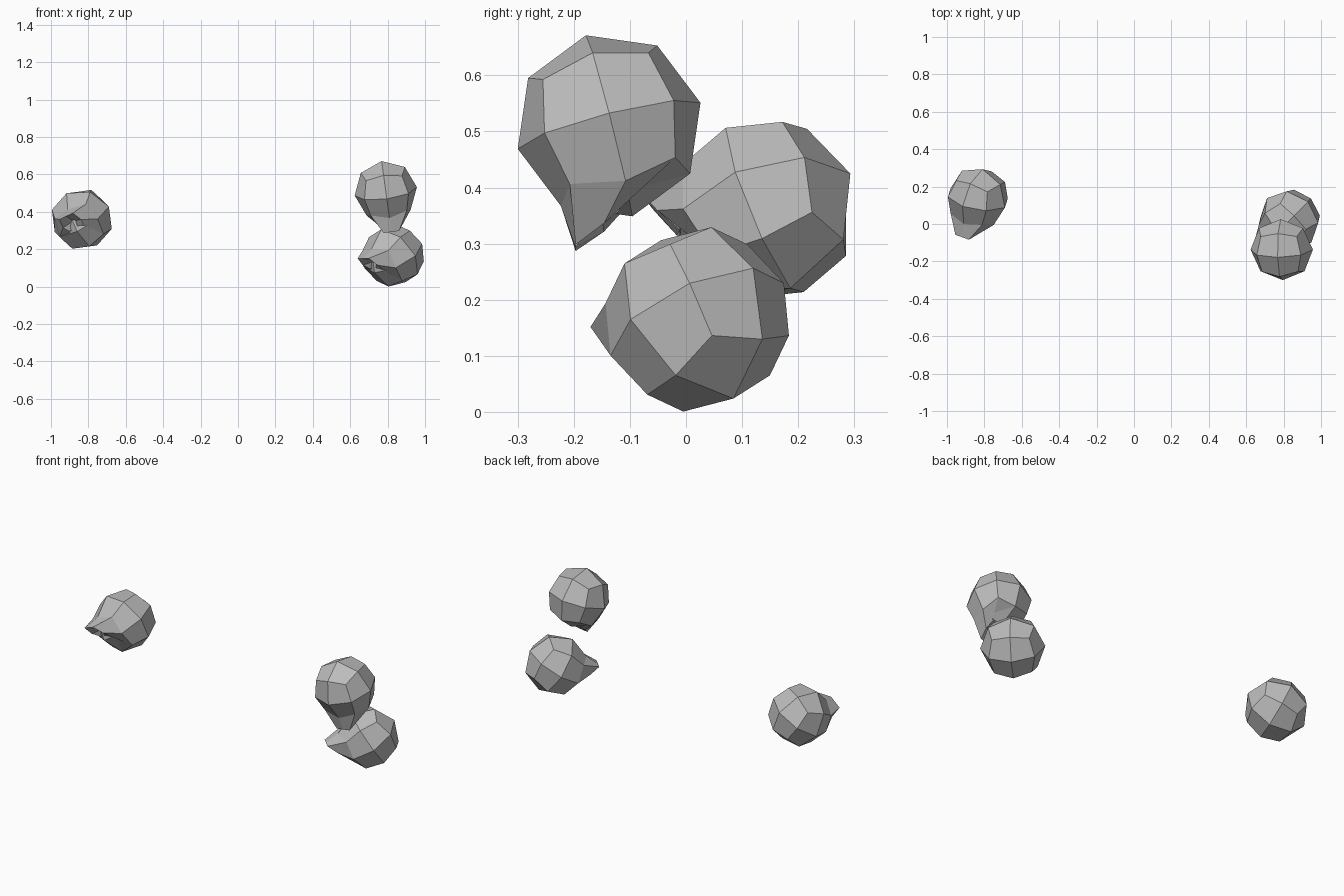
import bpy
import bmesh
from math import sin, cos, radians
from mathutils import Vector, Matrix

cube = bpy.data.objects.get("Cube")
if cube:
    bpy.data.objects.remove(cube, do_unlink=True)

grey = bpy.data.materials.new("plain_grey")
grey.use_nodes = True
colour = (0.5, 0.5, 0.5, 1)
grey.diffuse_color = colour
grey.node_tree.nodes["Principled BSDF"].inputs["Base Color"].default_value = colour

RADIUS = 0.168
# Snout lip by row, front to back: (half width, y, z)
LIP = {-1: (0.042, -0.112, -0.198), 0: (0.055, -0.054, -0.175), 1: (0.045, -0.015, -0.15)}


def sign(v):
    return 0 if abs(v) < 0.01 else (1 if v > 0 else -1)


def blob_mesh():
    """Faceted round body with a hooked snout pulled from its underside."""
    bm = bmesh.new()
    bmesh.ops.create_cube(bm, size=2)
    bmesh.ops.subdivide_edges(bm, edges=bm.edges[:], cuts=1, use_grid_fill=True)
    for v in bm.verts:
        v.co = v.co.normalized() * RADIUS
    under = sorted(bm.faces, key=lambda f: f.calc_center_median().z)[:4]
    new = bmesh.ops.extrude_face_region(bm, geom=under)["geom"]
    for v in [g for g in new if isinstance(g, bmesh.types.BMVert)]:
        sx, sy = sign(v.co.x), sign(v.co.y)
        if sx == 0 and sy == 0:
            v.co = (0, -0.05, -0.13)      # hollow inside the lip
        else:
            w, y, z = LIP[sy]
            v.co = (sx * w, y, z)
    loose = [v for v in bm.verts if not v.link_faces]
    bmesh.ops.delete(bm, geom=loose, context='VERTS')
    bmesh.ops.recalc_face_normals(bm, faces=bm.faces[:])
    mesh = bpy.data.meshes.new("snouted_blob")
    bm.to_mesh(mesh)
    bm.free()
    mesh.materials.append(grey)
    return mesh


def place(name, mesh, centre, tip, up):
    """Aim the snout along tip, with its smooth ridge facing up."""
    t = Vector(tip).normalized()
    u = Vector(up)
    u = (u - t * u.dot(t)).normalized()
    a = radians(30)
    down = t * cos(a) - u * sin(a)
    ridge = u * cos(a) + t * sin(a)
    y, z = -ridge, -down
    rot = Matrix((y.cross(z), y, z)).transposed().to_4x4()
    ob = bpy.data.objects.new(name, mesh)
    ob.matrix_world = Matrix.Translation(centre) @ rot
    bpy.context.collection.objects.link(ob)


blob = blob_mesh()
place("upper_left_blob", blob, (0.79, -0.137, 0.51), (0.13, -0.27, -0.95), (0, -1, 0))
place("lower_left_blob", blob, (0.83, 0.02, 0.165), (-0.7, -0.7, -0.05), (0, 0, 1))
place("right_blob", blob, (-0.835, 0.14, 0.36), (-0.37, -0.92, 0.08), (-0.42, 0, 0.9))
